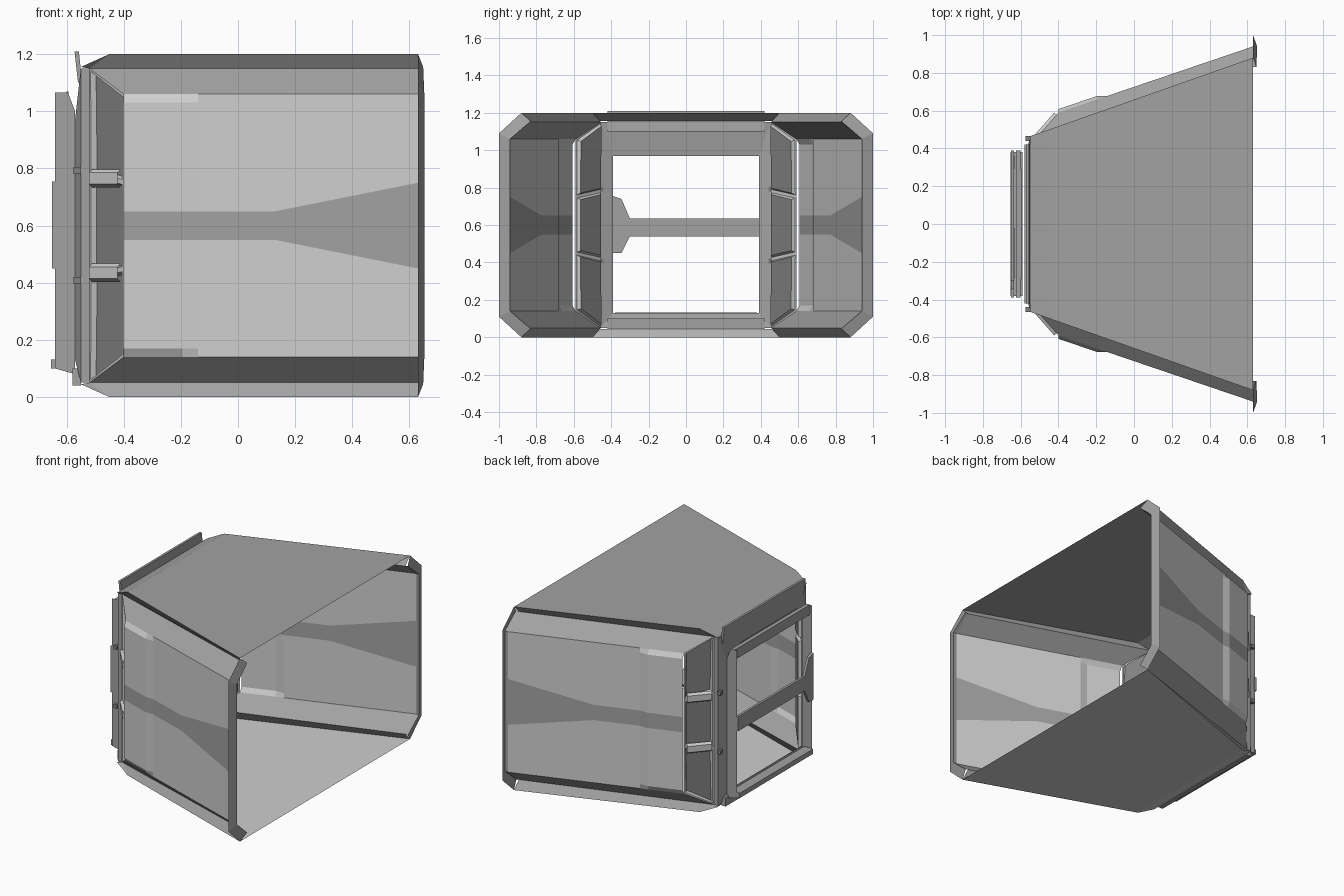
import bpy, bmesh
from mathutils import Vector

cube = bpy.data.objects.get("Cube")
if cube:
    bpy.data.objects.remove(cube)

MID_Z = 0.6  # the hull is symmetric about this height


def material(name, value):
    m = bpy.data.materials.new(name)
    colour = (value, value, value, 1)
    m.diffuse_color = colour
    m.use_nodes = True
    bsdf = next(n for n in m.node_tree.nodes if n.type == 'BSDF_PRINCIPLED')
    bsdf.inputs["Base Color"].default_value = colour
    return m


LIGHT = material("light grey", 0.62)
MID = material("mid grey", 0.36)
DARK = material("dark grey", 0.22)


def finish(name, bm, mats, mirror=""):
    me = bpy.data.meshes.new(name)
    bm.to_mesh(me)
    bm.free()
    ob = bpy.data.objects.new(name, me)
    bpy.context.collection.objects.link(ob)
    ob.location.z = MID_Z
    for m in mats:
        me.materials.append(m)
    if mirror:
        mod = ob.modifiers.new("Mirror", 'MIRROR')
        mod.use_axis = [a in mirror for a in "xyz"]
        mod.merge_threshold = 0.0005
    return ob


def sheet(name, quads, mat, mirror=""):
    """Thin sheet of polygons; heights are relative to the mid height."""
    bm = bmesh.new()
    for q in quads:
        bm.faces.new([bm.verts.new(p) for p in q])
    bmesh.ops.remove_doubles(bm, verts=bm.verts, dist=0.0005)
    return finish(name, bm, [mat], mirror)


def box(name, lo, hi, mat, mirror="", slant=0.0):
    """Box between two corners; slant shifts the top along x."""
    bm = bmesh.new()
    bmesh.ops.create_cube(bm, size=1)
    for v in bm.verts:
        top = v.co.z > 0
        v.co = Vector([a + (c + 0.5) * (b - a) for a, b, c in zip(lo, hi, v.co)])
        v.co.x += slant if top else 0
    return finish(name, bm, [mat], mirror)


# Hull corner lines, wide end and narrow end
ROOF_W, ROOF_N, ROOF_LIP = (0.63, 0.88, 0.6), (-0.45, 0.5, 0.6), (-0.55, 0.465, 0.555)
GROOVE_W, GROOVE_N = (0.63, 0.83, 0.55), (-0.52, 0.455, 0.55)
SIDE_W, SIDE_N = (0.63, 0.94, 0.46), (-0.4, 0.59, 0.46)


def flip(p, y=1, z=1):
    return (p[0], p[1] * y, p[2] * z)


# Roof and floor with sloped front lips
for name, s, mat in (("roof", 1, MID), ("floor", -1, LIGHT)):
    line = [flip(p, 1, s) for p in (ROOF_W, ROOF_N, ROOF_LIP)]
    sheet(name, [[a, b, flip(b, -1), flip(a, -1)] for a, b in zip(line, line[1:])], mat)

# Grooved edges and chamfers along the four long corners
sheet("corner_groove", [[ROOF_W, ROOF_N, GROOVE_N, GROOVE_W],
                        [ROOF_N, ROOF_LIP, GROOVE_N]], MID, "yz")
sheet("corner_chamfer", [[GROOVE_W, GROOVE_N, SIDE_N, SIDE_W]], MID, "yz")

# Side walls: raised panel near the narrow end, painted band through the middle
bm = bmesh.new()
columns = []
for x, band, raised in ((-0.4, 0.05, 1), (-0.195, 0.05, 1), (-0.14, 0.05, 0),
                        (0.13, 0.05, 0), (0.63, 0.15, 0)):
    y = SIDE_N[1] + (x - SIDE_N[0]) * (SIDE_W[1] - SIDE_N[1]) / (SIDE_W[0] - SIDE_N[0])
    columns.append([bm.verts.new((x, y + 0.018 * raised * (h < 0.45), h))
                    for h in (0, band, 0.43, 0.46)])
for a, b in zip(columns, columns[1:]):
    for i in range(3):
        f = bm.faces.new((a[i], b[i], b[i + 1], a[i + 1]))
        f.material_index = 1 if i == 0 else 0
finish("side_wall", bm, [LIGHT, MID], "yz")

# Angled window walls with three recessed panes
bm = bmesh.new()
rows = [[bm.verts.new((p[0], p[1], p[2] * t)) for p in (SIDE_N, GROOVE_N)]
        for t in (-1, -0.33, 0.33, 1)]
cells = [bm.faces.new((a[0], a[1], b[1], b[0])) for a, b in zip(rows, rows[1:])]
bm.normal_update()
if cells[0].normal.y < 0:
    bmesh.ops.reverse_faces(bm, faces=cells)
    bm.normal_update()
bmesh.ops.inset_individual(bm, faces=cells, thickness=0.012, depth=0)
bmesh.ops.inset_individual(bm, faces=cells, thickness=0.012, depth=-0.02)
for f in cells:
    f.material_index = 1
finish("window_wall", bm, [LIGHT, DARK], "y")

# Struts between the panes
strut = []
for h0, h1, d in ((0.145, 0.185, 0.012),):
    inner, outer = (-0.51, 0.465), (-0.41, 0.578)
    near = [(x - d, y + d) for x, y in (inner, outer)]
    strut = [[(*near[0], h0), (*near[1], h0), (*near[1], h1), (*near[0], h1)],
             [(*near[0], h1), (*near[1], h1), (*outer, h1 + d), (*inner, h1 + d)],
             [(*near[0], h0), (*near[1], h0), (*outer, h0 - d), (*inner, h0 - d)]]
sheet("window_strut", strut, LIGHT, "yz")

# Flared rim on both sides of the wide end
outer_rim = [(0.63, 0.88, 0.6), (0.63, 1.0, 0.49), (0.63, 1.0, 0)]
inner_rim = [(0.648, 0.83, 0.555), (0.652, 0.94, 0.46), (0.652, 0.94, 0)]
wall_rim = [GROOVE_W, SIDE_W, (0.63, 0.94, 0)]
sheet("end_rim", [[r[i], r[i + 1], s[i + 1], s[i]]
                  for r, s in ((outer_rim, inner_rim), (inner_rim, wall_rim))
                  for i in range(2)], MID, "yz")

# Door surround at the narrow end
JAMB_T, JAMB_B = (-0.57, 0.39, 0.37), (-0.57, 0.39, -0.47)
TOP_C, LOW_C = GROOVE_N, flip(GROOVE_N, 1, -1)
EDGE_T, EDGE_B = (-0.55, 0.455, 0.55), (-0.55, 0.455, -0.55)
sheet("door_side", [[TOP_C, LOW_C, EDGE_B, EDGE_T],
                    [EDGE_T, EDGE_B, JAMB_B, JAMB_T]], MID, "y")
sheet("door_header", [[EDGE_T, JAMB_T, flip(JAMB_T, -1), flip(EDGE_T, -1)]], MID)
sheet("door_sill", [[EDGE_B, JAMB_B, flip(JAMB_B, -1), flip(EDGE_B, -1)]], MID)

# Projecting door frame
sheet("door_jamb", [[(-0.57, 0.388, -0.52), (-0.64, 0.388, -0.5), (-0.64, 0.388, 0.465),
                     (-0.595, 0.388, 0.465), (-0.57, 0.388, 0.4)]], MID, "y")
box("frame_top", (-0.625, -0.388, 0.4), (-0.6, 0.388, 0.465), MID)
box("frame_panel", (-0.6, -0.29, 0.4), (-0.594, 0.29, 0.47), MID)
box("frame_bottom", (-0.655, -0.38, -0.5), (-0.59, 0.38, -0.468), MID)
box("visor", (-0.56, -0.42, 0.5), (-0.545, 0.42, 0.61), MID, slant=-0.012)
box("lower_lip", (-0.58, -0.42, -0.56), (-0.55, 0.42, -0.5), MID)
box("hinge", (-0.575, 0.44, 0.18), (-0.55, 0.465, 0.205), DARK, "yz")

# Cross bar with a flared end
profile = [(-0.39, -0.15), (-0.345, -0.15), (-0.3, -0.06), (0.39, -0.06),
           (0.39, 0.035), (-0.3, 0.035), (-0.345, 0.14), (-0.39, 0.155)]
bm = bmesh.new()
face = bm.faces.new([bm.verts.new((-0.65, y, h)) for y, h in profile])
ext = bmesh.ops.extrude_face_region(bm, geom=[face])["geom"]
bmesh.ops.translate(bm, vec=(0.016, 0, 0),
                    verts=[g for g in ext if isinstance(g, bmesh.types.BMVert)])
bmesh.ops.recalc_face_normals(bm, faces=bm.faces)
finish("cross_bar", bm, [MID])
for name, y0, y1 in (("bar_plate_long", -0.285, -0.02), ("bar_plate_short", 0.295, 0.36)):
    box(name, (-0.635, y0, -0.04), (-0.63, y1, 0.02), MID)
